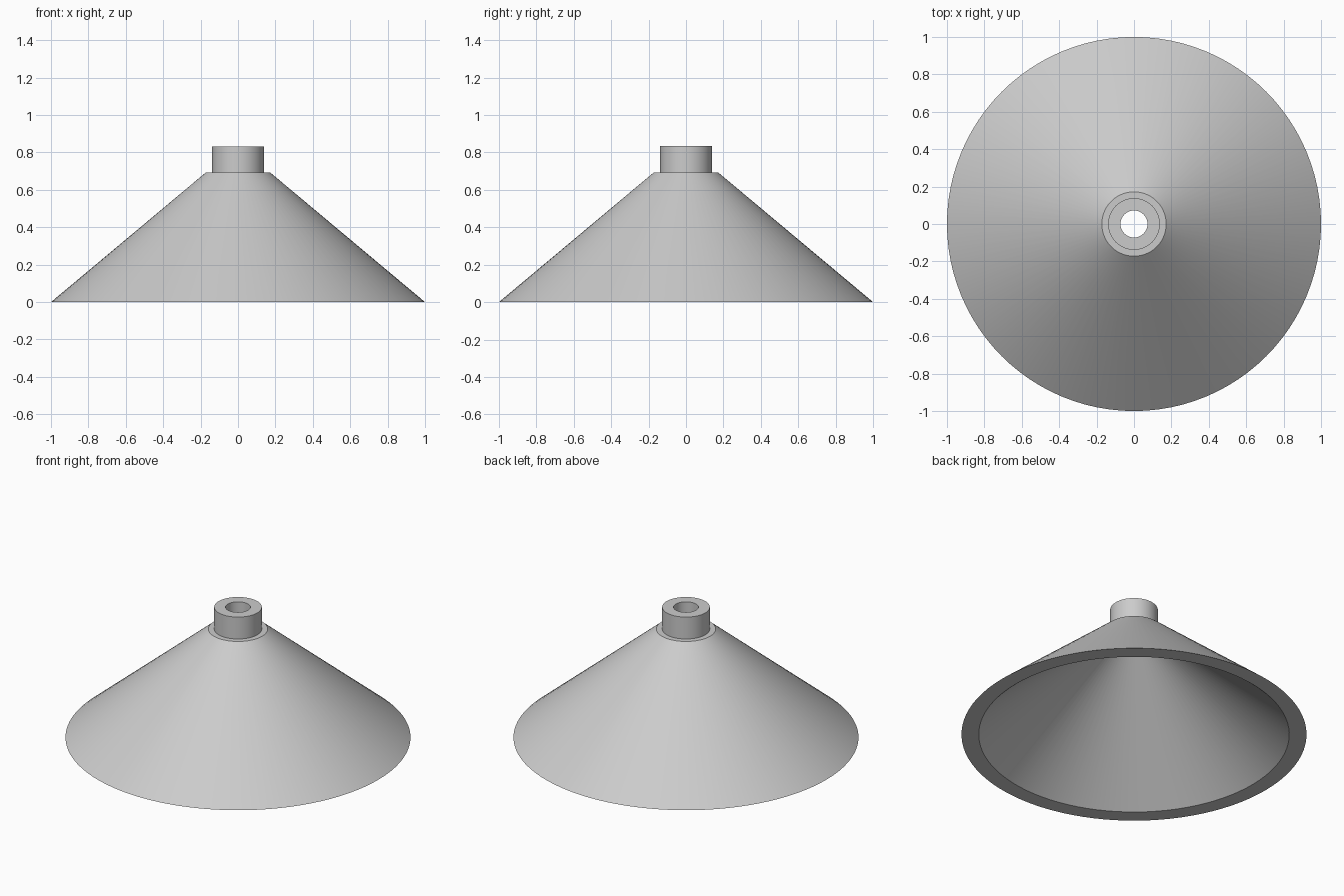
import bpy, bmesh, math

if "Cube" in bpy.data.objects:
    bpy.data.objects.remove(bpy.data.objects["Cube"])

SIDES = 96

grey = bpy.data.materials.new("light grey")
grey.diffuse_color = (0.6, 0.6, 0.6, 1)
grey.use_nodes = True
grey.node_tree.nodes["Principled BSDF"].inputs["Base Color"].default_value = grey.diffuse_color


def lathe(name, profile):
    """Spin a closed (radius, height) profile around the z axis."""
    bm = bmesh.new()
    rings = []
    for r, z in profile:
        rings.append([bm.verts.new((r * math.cos(a), r * math.sin(a), z))
                      for a in (2 * math.pi * i / SIDES for i in range(SIDES))])
    for k, low in enumerate(rings):
        high = rings[(k + 1) % len(rings)]
        for i in range(SIDES):
            j = (i + 1) % SIDES
            bm.faces.new((low[i], low[j], high[j], high[i]))
    bmesh.ops.recalc_face_normals(bm, faces=bm.faces)
    mesh = bpy.data.meshes.new(name)
    bm.to_mesh(mesh)
    bm.free()
    mesh.materials.append(grey)
    obj = bpy.data.objects.new(name, mesh)
    bpy.context.collection.objects.link(obj)
    bpy.ops.object.select_all(action='DESELECT')
    obj.select_set(True)
    bpy.context.view_layer.objects.active = obj
    bpy.ops.object.shade_smooth_by_angle(angle=math.radians(30))
    return obj


# Hollow conical shade with a flat rim, a shoulder and a bored collar on top
lathe("lamp_shade", [
    (1.0, 0.0),       # outer rim
    (0.172, 0.693),   # shoulder edge
    (0.138, 0.693),   # collar foot
    (0.138, 0.833),   # collar top
    (0.072, 0.833),   # bore top
    (0.072, 0.693),   # bore bottom
    (0.9, 0.0),       # inner rim
])
